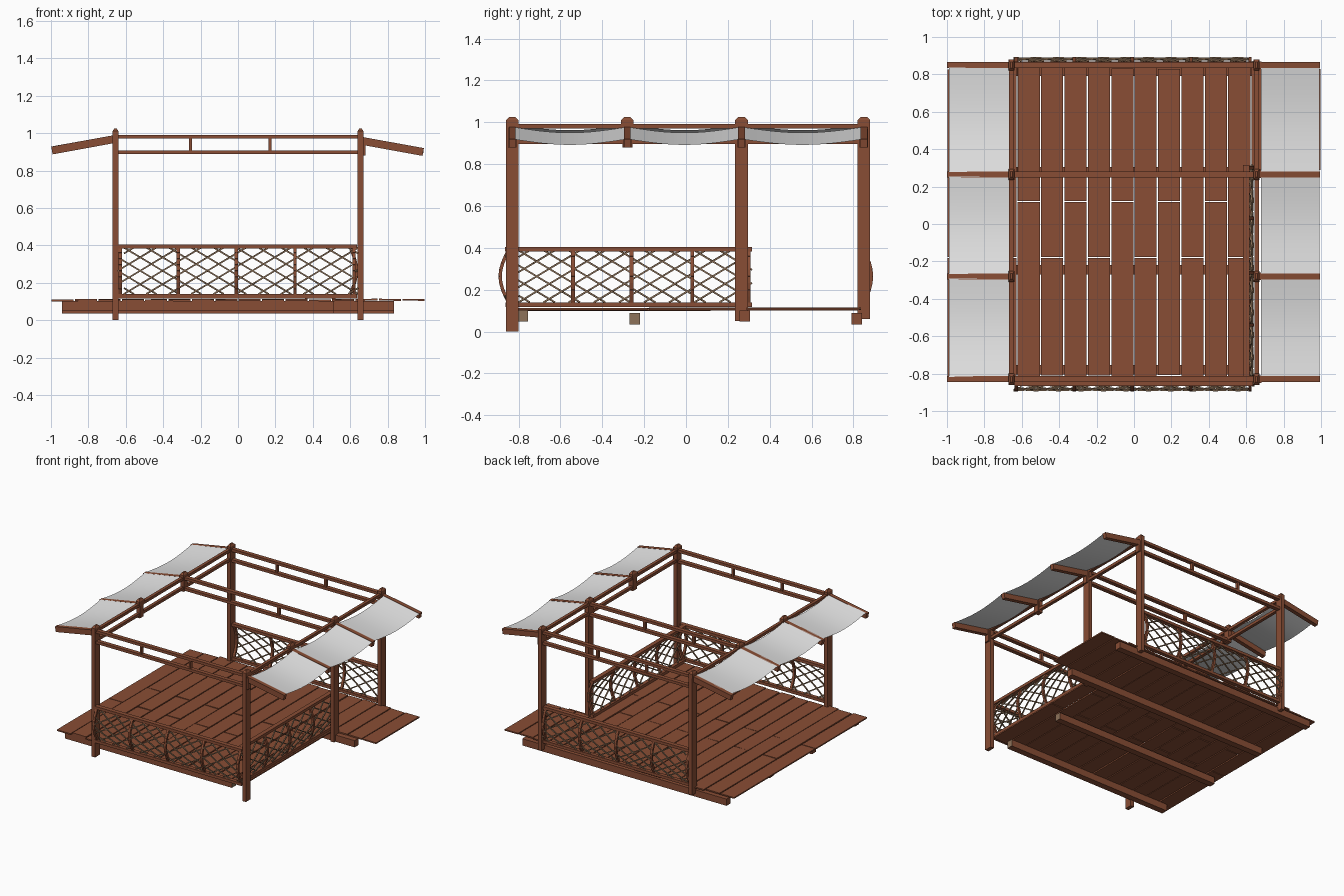
import bpy, bmesh, math, random
from mathutils import Vector, Matrix

random.seed(4)
if "Cube" in bpy.data.objects:
    bpy.data.objects.remove(bpy.data.objects["Cube"], do_unlink=True)


def material(name, rgb):
    m = bpy.data.materials.new(name)
    m.use_nodes = True
    m.diffuse_color = (*rgb, 1)
    m.node_tree.nodes["Principled BSDF"].inputs["Base Color"].default_value = (*rgb, 1)
    return m


WOOD = material("red_brown_wood", (0.25, 0.075, 0.035))
CANE = material("tan_cane", (0.27, 0.17, 0.10))
CLOTH = material("white_cloth", (0.78, 0.78, 0.78))


def finish(name, bm, *mats):
    me = bpy.data.meshes.new(name)
    bm.to_mesh(me)
    bm.free()
    for m in mats:
        me.materials.append(m)
    ob = bpy.data.objects.new(name, me)
    bpy.context.collection.objects.link(ob)
    return ob


def box(bm, x0, x1, y0, y1, z0, z1, twist=None):
    mat = Matrix.Translation(((x0 + x1) / 2, (y0 + y1) / 2, (z0 + z1) / 2))
    if twist:
        mat = mat @ twist
    mat = mat @ Matrix.Diagonal((x1 - x0, y1 - y0, z1 - z0, 1))
    return bmesh.ops.create_cube(bm, size=1, matrix=mat)["verts"]


def bar(bm, p, q, w, h):
    """Square bar from p to q."""
    p, q = Vector(p), Vector(q)
    d = q - p
    rot = d.to_track_quat("Y", "Z").to_matrix().to_4x4()
    mat = Matrix.Translation((p + q) / 2) @ rot @ Matrix.Diagonal((w, d.length, h, 1))
    bmesh.ops.create_cube(bm, size=1, matrix=mat)


def cap(bm, x, y, z):
    """Blunt pointed cap on a post."""
    box(bm, x - .016, x + .016, y - .03, y + .03, z, z + .03)
    top = box(bm, x - .016, x + .016, y - .03, y + .03, z + .03, z + .045)
    for v in top:
        if v.co.z > z + .04:
            v.co.x = x + (v.co.x - x) * .4
            v.co.y = y + (v.co.y - y) * .5


ROWS = (-0.83, -0.28, 0.265, 0.85)
PX = 0.655

# Posts: the right middle one has no partner on the left
bm = bmesh.new()
for x, y, z in ((-PX, ROWS[0], 0), (PX, ROWS[0], 0), (PX, ROWS[2], .05),
                (PX, ROWS[3], .06), (-PX, ROWS[3], .06)):
    box(bm, x - .015, x + .015, y - .03, y + .03, z, .98)
finish("posts", bm, WOOD)

# Post caps and hanging blocks at every rafter
bm = bmesh.new()
for s in (-1, 1):
    for y in ROWS:
        cap(bm, s * PX, y, .98)
        box(bm, s * PX - .015, s * PX + .015, y - .024, y + .024, .88, .98)
        if s > 0:
            box(bm, .665, .682, y - .02, y + .02, .88, .97)
finish("post_caps", bm, WOOD)

# Double cross beams with spacers
bm = bmesh.new()
for y in (ROWS[0], ROWS[2], ROWS[3]):
    for z in (.887, .970):
        box(bm, -.645, .645, y - .016, y + .016, z, z + .021)
    for x in (-.255, .17):
        box(bm, x - .008, x + .008, y - .012, y + .012, .9, .975)
finish("cross_beams", bm, WOOD)

# Double side beams
bm = bmesh.new()
for s in (-1, 1):
    for z in (.897, .970):
        box(bm, s * PX - .012, s * PX + .012, ROWS[0], ROWS[3], z, z + .022)
finish("side_beams", bm, WOOD)

# Sloping rafters
bm = bmesh.new()
for y in ROWS:
    bar(bm, (-.65, y, .970), (-.995, y, .907), .032, .042)
    bar(bm, (.665, y, .958), (.99, y, .899), .032, .042)
finish("rafters", bm, WOOD)

# Sagging cloth awnings, three bays on each side
N = 12
for s, label in ((-1, "right"), (1, "left")):
    bm = bmesh.new()
    x0, x1 = (.665, .99) if s < 0 else (.68, .992)
    z0, z1 = (.988, .930) if s < 0 else (.976, .918)
    for a, b in zip(ROWS, ROWS[1:]):
        grid = []
        for i in range(N + 1):
            t = i / N
            row = []
            for j in range(7):
                u = j / 6
                z = z0 + (z1 - z0) * u - .026 * math.sin(math.pi * t)
                row.append(bm.verts.new((s * (x0 + (x1 - x0) * u),
                                         a + .012 + (b - a - .024) * t, z)))
            grid.append(row)
        for i in range(N):
            for j in range(6):
                f = bm.faces.new((grid[i][j], grid[i][j + 1],
                                  grid[i + 1][j + 1], grid[i + 1][j]))
                f.smooth = True
                f.normal_update()
                if f.normal.z < 0:
                    f.normal_flip()
    finish("awning_" + label, bm, CLOTH)

# Deck planks: staggered joints, right extension only behind the railing
bm = bmesh.new()
PITCH = .125
for i in range(16):
    x = -1 + PITCH * (i + .5)
    joint = .12 if i % 2 else -.18
    if x > .63:
        spans = [(.29, .83)]
    else:
        spans = [(-.82, joint - .003), (joint + .003, .835)]
    for a, b in spans:
        a += random.uniform(-.012, .012) if a < -.5 else 0
        b += random.uniform(-.012, .012) if b > .5 else 0
        dz = random.uniform(-.002, .002)
        tilt = Matrix.Rotation(random.uniform(-.02, .02), 4, "Y")
        box(bm, x - .059, x + .059, a, b, .102 + dz, .112 + dz, tilt)
finish("deck_planks", bm, WOOD)

# Joists; the two short ones have pale sawn ends
bm = bmesh.new()
for y, end, z in ((-.78, .51, .048), (-.245, .51, .035), (.28, .835, .048), (.815, .835, .035)):
    box(bm, -.94, end, y - .025, y + .025, z, z + .053)
for f in bm.faces:
    f.normal_update()
    c = f.calc_center_median()
    if f.normal.x > .9 and c.x < .6:
        f.material_index = 1
finish("joists", bm, WOOD, CANE)


# Railings with bowed uprights and a bowed lattice
ZB, ZT = .14, .388


def railing(name, u0, u1, uprights, place, bulge):
    """place maps (along, outward, height) to a point."""
    def bow(z):
        return bulge * math.sin(math.pi * (z - ZB) / (ZT - ZB))

    bm = bmesh.new()
    for z, w in ((.128, .03), (.394, .034)):
        bar(bm, place(u0, 0, z), place(u1, 0, z), w, .022)
    steps = 8
    levels = [ZB + (ZT - ZB) * i / steps for i in range(steps + 1)]
    for u in uprights:
        for za, zb in zip(levels, levels[1:]):
            bar(bm, place(u, bow(za), za), place(u, bow(zb), zb), .018, .016)
    finish(name + "_frame", bm, WOOD)

    bm = bmesh.new()
    run = (ZT - ZB) / .6
    for k in range(-4, int((u1 - u0) / .12) + 2):
        for s in (-1, 1):
            pts = []
            for i, z in enumerate(levels):
                t = i / steps if s > 0 else 1 - i / steps
                u = u0 + .03 + k * .12 + run * t
                if u0 - .01 <= u <= u1 + .01:
                    pts.append(place(u, bow(z) + s * .003, z))
            for p, q in zip(pts, pts[1:]):
                bar(bm, p, q, .008, .008)
    finish(name + "_lattice", bm, CANE)


long_posts = [-.63, -.32, -.01, .305, .62]
railing("front_railing", -.64, .635, long_posts, lambda u, v, z: (u, -.848 - v, z), .04)
railing("back_railing", -.64, .635, long_posts, lambda u, v, z: (u, .852 + v, z), .034)
railing("side_railing", -.83, .315, [-.82, -.54, -.26, .03, .3],
        lambda u, v, z: (.6 + v, u, z), .034)
